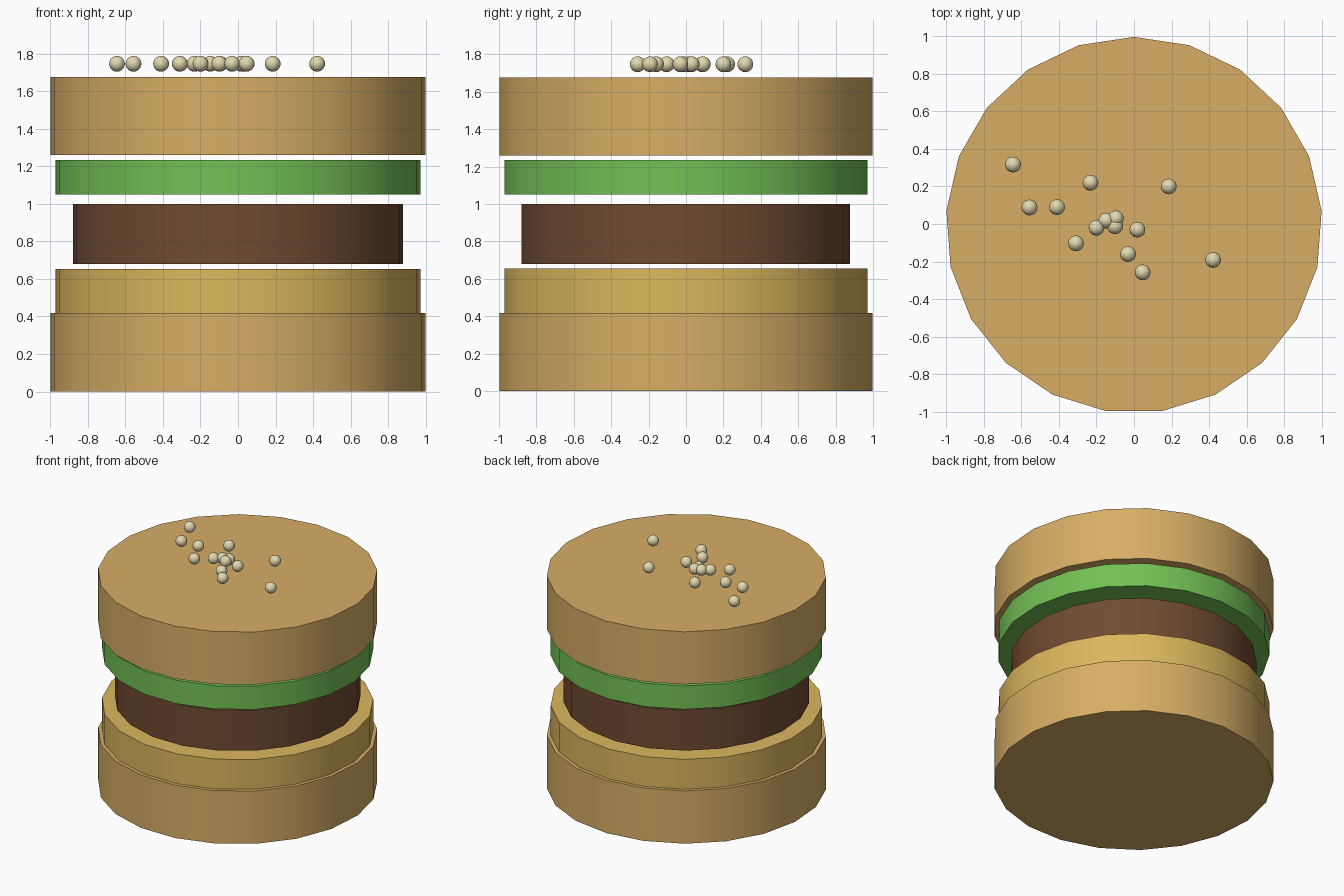
import bpy, bmesh
from mathutils import Matrix

if "Cube" in bpy.data.objects:
    bpy.data.objects.remove(bpy.data.objects["Cube"])

SIDES = 21
Y_SHIFT = -0.0055  # an odd-sided disc is centred by its bounds


def material(name, color):
    mat = bpy.data.materials.new(name)
    mat.diffuse_color = (*color, 1)
    mat.use_nodes = True
    mat.node_tree.nodes["Principled BSDF"].inputs["Base Color"].default_value = mat.diffuse_color
    return mat


def finish(name, bm, mat):
    mesh = bpy.data.meshes.new(name)
    bm.to_mesh(mesh)
    bm.free()
    mesh.materials.append(mat)
    obj = bpy.data.objects.new(name, mesh)
    bpy.context.collection.objects.link(obj)
    bpy.ops.object.select_all(action='DESELECT')
    obj.select_set(True)
    bpy.context.view_layer.objects.active = obj
    bpy.ops.object.shade_smooth_by_angle(angle=0.6)
    return obj


def disc(name, radius, z0, z1, mat):
    bm = bmesh.new()
    bmesh.ops.create_cone(
        bm, cap_ends=True, segments=SIDES, radius1=radius, radius2=radius,
        depth=z1 - z0, matrix=Matrix.Translation((0, Y_SHIFT, (z0 + z1) / 2)))
    # put one corner on +y
    top = max(v.co.y for v in bm.verts) - Y_SHIFT
    if top < radius * 0.999:
        bmesh.ops.rotate(bm, verts=bm.verts, cent=(0, Y_SHIFT, 0),
                         matrix=Matrix.Rotation(1.5707963, 3, 'Z'))
    return finish(name, bm, mat)


bread = material("bread", (0.68, 0.42, 0.13))
cheese = material("cheese", (0.71, 0.47, 0.11))
meat = material("meat", (0.16, 0.07, 0.03))
leaf = material("leaf", (0.17, 0.53, 0.09))
seed = material("seed", (0.76, 0.69, 0.43))

# stacked layers, bottom to top
disc("bottom_bun", 1.0028, 0.0, 0.418, bread)
disc("cheese_slice", 0.975, 0.41, 0.654, cheese)
disc("patty", 0.883, 0.68, 1.0, meat)
disc("lettuce", 0.975, 1.05, 1.235, leaf)
disc("top_bun", 1.0028, 1.26, 1.676, bread)

# sesame seeds hovering just over the bun
SEEDS = [(-.645, .317), (-.557, .088), (-.41, .09), (-.232, .22), (.185, .2),
         (-.097, .03), (-.148, .018), (-.1, -.012), (-.2, -.02), (.018, -.03),
         (-.31, -.103), (-.032, -.16), (.046, -.258), (.422, -.192)]
for i, (x, y) in enumerate(SEEDS):
    bm = bmesh.new()
    bmesh.ops.create_uvsphere(bm, u_segments=20, v_segments=12, radius=0.042,
                              matrix=Matrix.Translation((x, y, 1.747)))
    finish(f"sesame_seed_{i + 1}", bm, seed)
